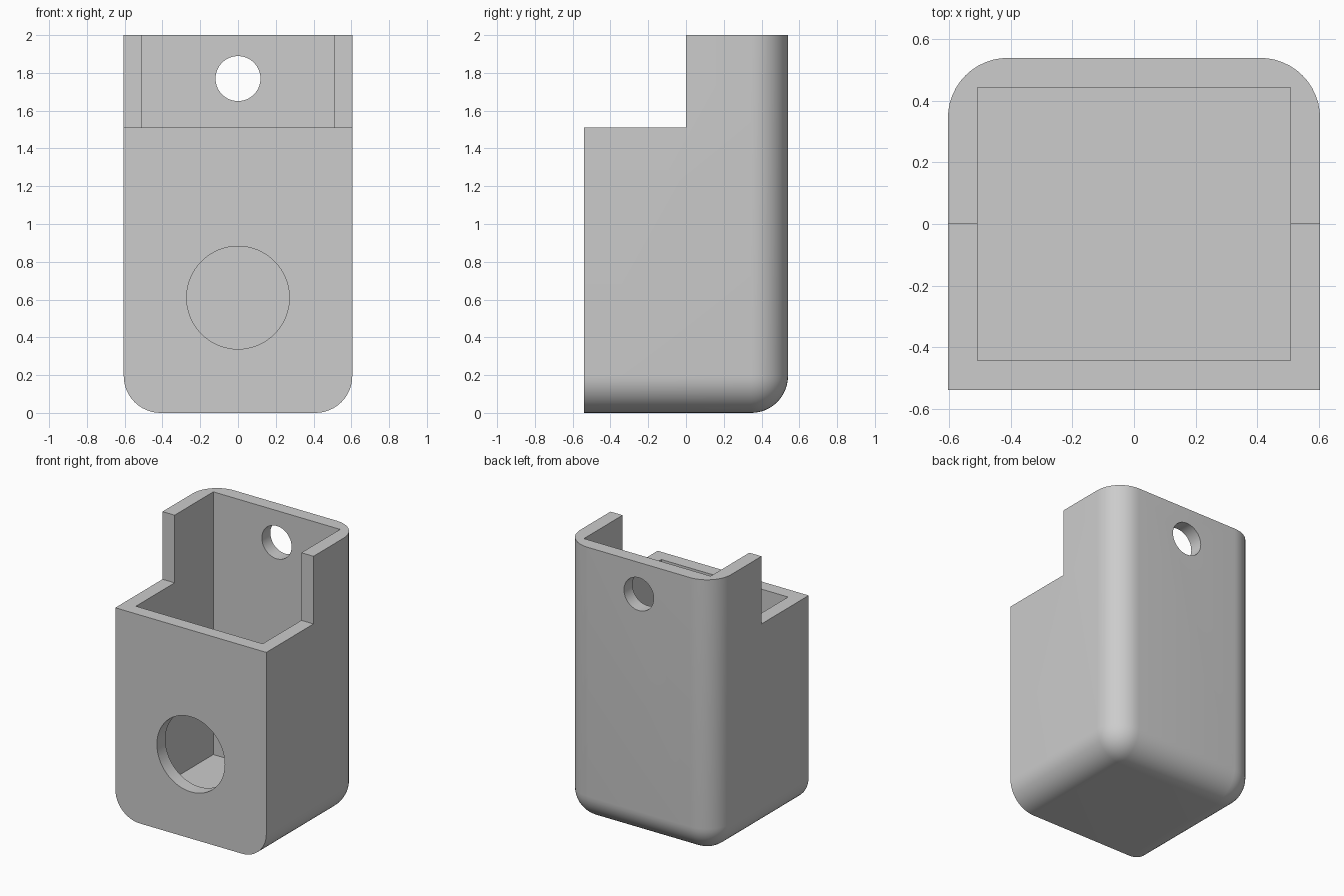
import bpy, bmesh, math
from mathutils import Matrix, Vector

if "Cube" in bpy.data.objects:
    bpy.data.objects.remove(bpy.data.objects["Cube"], do_unlink=True)

W, D, H = 0.605, 0.54, 2.0      # half width, half depth, height
WALL, RADIUS = 0.097, 0.195
FRONT_H = 1.51                  # height of the low front half

grey = bpy.data.materials.new("light grey")
grey.use_nodes = True
COLOUR = (0.604, 0.604, 0.604, 1)
grey.diffuse_color = COLOUR
grey.node_tree.nodes["Principled BSDF"].inputs["Base Color"].default_value = COLOUR


def add_object(name, bm):
    bmesh.ops.recalc_face_normals(bm, faces=bm.faces)
    mesh = bpy.data.meshes.new(name)
    bm.to_mesh(mesh)
    bm.free()
    mesh.materials.append(grey)
    obj = bpy.data.objects.new(name, mesh)
    bpy.context.collection.objects.link(obj)
    return obj


def box_bm(lo, hi):
    lo, hi = Vector(lo), Vector(hi)
    bm = bmesh.new()
    bmesh.ops.create_cube(bm, size=1, matrix=Matrix.Translation((lo + hi) / 2)
                          @ Matrix.Diagonal((*(hi - lo), 1)))
    return bm


def cylinder_bm(radius, y0, y1, z):
    bm = bmesh.new()
    bmesh.ops.create_cone(bm, cap_ends=True, segments=64, radius1=radius, radius2=radius,
                          depth=y1 - y0, matrix=Matrix.Translation((0, (y0 + y1) / 2, z))
                          @ Matrix.Rotation(math.pi / 2, 4, "X"))
    return bm


# Outer body: rounded back uprights and rounded bottom, sharp front and top
bm = box_bm((-W, -D, 0), (W, D, H))


def is_rounded(edge):
    a, b = (v.co for v in edge.verts)
    mid = (a + b) / 2
    upright_back = abs(a.z - b.z) > 1 and mid.y > 0
    bottom = mid.z < 0.01 and mid.y > -D + 0.01
    return upright_back or bottom


bmesh.ops.bevel(bm, geom=[e for e in bm.edges if is_rounded(e)], offset=RADIUS,
                offset_type="OFFSET", segments=12, profile=0.5, affect="EDGES")
holder = add_object("holder_body", bm)

# Cutters: cavity, front step, front opening, hanging hole
cutters = [
    add_object("cavity_cutter", box_bm((-W + WALL, -D + WALL, WALL),
                                       (W - WALL, D - WALL, H + 0.2))),
    add_object("step_cutter", box_bm((-1, -1, FRONT_H), (1, 0, H + 0.3))),
    add_object("front_opening_cutter", cylinder_bm(0.272, -0.8, -0.2, 0.61)),
    add_object("hanging_hole_cutter", cylinder_bm(0.119, 0.2, 0.8, 1.77)),
]
bpy.context.view_layer.objects.active = holder
for cutter in cutters:
    mod = holder.modifiers.new(cutter.name, "BOOLEAN")
    mod.operation, mod.solver, mod.object = "DIFFERENCE", "EXACT", cutter
    bpy.ops.object.modifier_apply(modifier=mod.name)
    bpy.data.objects.remove(cutter, do_unlink=True)

# Smooth fillets and bores, crisp edges
bpy.ops.object.select_all(action="DESELECT")
holder.select_set(True)
bpy.ops.object.shade_smooth_by_angle(angle=math.radians(30))
